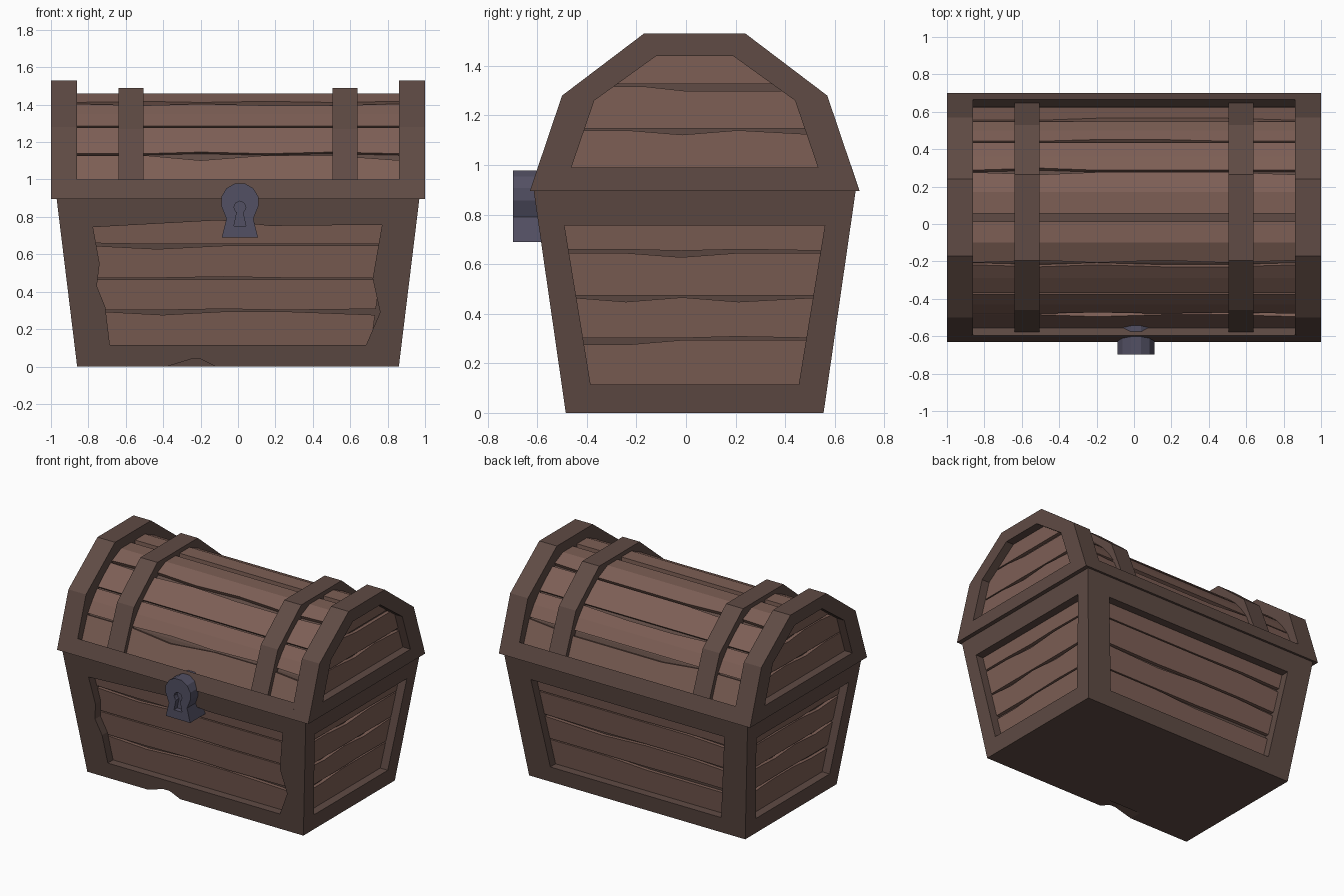
import bpy, bmesh, random
from math import sin, cos, pi

if "Cube" in bpy.data.objects:
    bpy.data.objects.remove(bpy.data.objects["Cube"])

random.seed(7)
CY = 0.035  # the chest is centred here in depth; the lock sticks out in front


def material(name, rgb):
    m = bpy.data.materials.new(name)
    m.diffuse_color = (*rgb, 1)
    m.use_nodes = True
    m.node_tree.nodes["Principled BSDF"].inputs["Base Color"].default_value = m.diffuse_color
    return m


FRAME = material("frame_wood", (0.115, 0.070, 0.058))
PLANK = material("plank_wood", (0.205, 0.114, 0.091))
IRON = material("iron", (0.085, 0.08, 0.125))


def loft(name, rings, mat):
    """Closed solid through equal-sized rings, with flat caps."""
    bm = bmesh.new()
    vs = [[bm.verts.new(p) for p in r] for r in rings]
    n = len(vs[0])
    for a, b in zip(vs, vs[1:]):
        for i in range(n):
            j = (i + 1) % n
            bm.faces.new((a[i], a[j], b[j], b[i]))
    bm.faces.new(vs[0])
    bm.faces.new(vs[-1])
    bmesh.ops.recalc_face_normals(bm, faces=bm.faces)
    me = bpy.data.meshes.new(name)
    bm.to_mesh(me)
    bm.free()
    me.materials.append(mat)
    ob = bpy.data.objects.new(name, me)
    bpy.context.collection.objects.link(ob)
    return ob


def prism_x(name, profile, x0, x1, mat):
    return loft(name, [[(x, y, z) for y, z in profile] for x in (x0, x1)], mat)


def cut(ob, cutter):
    cutter.hide_render = True
    mod = ob.modifiers.new("cut", 'BOOLEAN')
    mod.operation, mod.solver, mod.object = 'DIFFERENCE', 'EXACT', cutter
    bpy.context.view_layer.objects.active = ob
    bpy.ops.object.modifier_apply(modifier=mod.name)
    bpy.data.objects.remove(cutter)


def arch(half):
    """Symmetric profile from (half width, z) points going up."""
    return [(CY - h, z) for h, z in half] + [(CY + h, z) for h, z in reversed(half)]


def interp(table, z):
    """Half width at height z, from (half width, z) points."""
    for (h0, z0), (h1, z1) in zip(table, table[1:]):
        if z <= z1 or (h1, z1) == table[-1]:
            return h0 + (h1 - h0) * (z - z0) / (z1 - z0)


def half_x(z):
    return 0.86 + 0.11 * z / 0.9


def half_y(z):
    return 0.52 + 0.13 * z / 0.9


# Each wall maps (u along the wall, z, depth inward) to space
def long_wall(s):
    return lambda u, z, d: (u, CY + s * (half_y(z) - d), z)


def end_wall(s):
    return lambda u, z, d: (s * (half_x(z) - d), CY + u, z)


def lid_wall(s):
    return lambda u, z, d: (s * (1 - d), CY + u, z)


def recess(ob, wall, outline, depth):
    cut(ob, loft("cutter", [[wall(u, z, d) for u, z in outline] for d in (-0.1, depth)], FRAME))


def panel_planks(name, wall, table, rows, d0, d1, spare):
    """Rough-edged boards lying in a recess."""
    for k, (z0, z1) in enumerate(rows):
        rings = []
        for t in (-1, -0.55, -0.1, 0.35, 1):
            a = z0 + random.choice((0, 0, 0, 0.006))
            b = z1 - random.choice((0, 0, 0.018))
            rings.append([wall(t * (interp(table, z) + spare), z, d)
                          for z, d in ((a, d0), (b, d0), (b, d1), (a, d1))])
        loft(f"{name}_{k + 1}", rings, PLANK)


# Body: tapered box with a recessed panel in each wall
body = loft("body_frame", [[(x * half_x(z), CY + y * half_y(z), z)
            for x, y in ((-1, -1), (1, -1), (1, 1), (-1, 1))] for z in (0, 0.9)], FRAME)
long_open = [(0.68, 0.115), (0.77, 0.755)]
end_open = [(0.42, 0.115), (0.525, 0.755)]
chipped = [(-0.685, 0.115), (-0.71, 0.32), (-0.755, 0.43), (-0.74, 0.55), (-0.775, 0.745),
           (-0.10, 0.782), (0.17, 0.752), (0.77, 0.758), (0.72, 0.47), (0.76, 0.29), (0.685, 0.115)]
rows = [(0.10, 0.294), (0.302, 0.466), (0.474, 0.646), (0.654, 0.80)]
for s, side in ((-1, "front"), (1, "back")):
    outline = chipped if s < 0 else [(-h, z) for h, z in long_open] + [(h, z) for h, z in long_open[::-1]]
    recess(body, long_wall(s), outline, 0.085)
    panel_planks(side + "_plank", long_wall(s), long_open, rows, 0.06, 0.09, 0.03)
for s, side in ((-1, "left"), (1, "right")):
    outline = [(-h, z) for h, z in end_open] + [(h, z) for h, z in end_open[::-1]]
    recess(body, end_wall(s), outline, 0.085)
    panel_planks(side + "_plank", end_wall(s), end_open, rows, 0.06, 0.09, 0.03)
# Chip in the front bottom edge
recess(body, long_wall(-1), [(-0.38, -0.02), (-0.38, 0), (-0.25, 0.04), (-0.20, 0.04), (-0.12, 0), (-0.12, -0.02)], 0.09)

# Lid: end arches with recessed planked panels
outer = [(0.665, 0.895), (0.535, 1.28), (0.205, 1.53)]
inner = [(0.4975, 0.99), (0.405, 1.26), (0.155, 1.44)]
lid_rows = [(0.97, 1.14), (1.148, 1.317), (1.326, 1.46)]
for s, side in ((-1, "left"), (1, "right")):
    end = prism_x(side + "_lid_arch", arch(outer), s * 0.86, s * 1.0, FRAME)
    recess(end, lid_wall(s), [(y - CY, z) for y, z in arch(inner)], 0.085)
    panel_planks(side + "_lid_end_plank", lid_wall(s), inner, lid_rows, 0.06, 0.09, 0.05)

# Lid rim with sloping inner edge, core under the planks, and the two straps
prism_x("lid_rim", arch([(0.665, 0.895), (0.63, 1.0), (0.59, 0.955)]), -0.87, 0.87, FRAME)
prism_x("lid_core", arch([(0.565, 0.95), (0.498, 1.122), (0.392, 1.262), (0.24, 1.385), (0.132, 1.435)]),
        -0.87, 0.87, FRAME)
strap = [(0.62, 0.96), (0.495, 1.27), (0.23, 1.49)]
for s, side in ((-1, "left"), (1, "right")):
    prism_x(side + "_lid_strap", arch(strap), s * 0.505, s * 0.64, FRAME)

# Lid planks: four per side, with uneven edges
half_profiles = [[(0.59, 0.95), (0.52, 1.129)],
                 [(0.514, 1.138), (0.465, 1.21), (0.408, 1.277)],
                 [(0.40, 1.286), (0.325, 1.35), (0.253, 1.404)],
                 [(0.242, 1.412), (0.135, 1.46), (0.022, 1.46)]]


def toward(p, q, f):
    return (p[0] + (q[0] - p[0]) * f, p[1] + (q[1] - p[1]) * f)


for s, side in ((-1, "front"), (1, "back")):
    for k, half in enumerate(half_profiles):
        prof = [(CY + s * h, z) for h, z in half]
        rings = []
        for x in (-0.87, -0.5, -0.2, 0.15, 0.5, 0.87):
            low = random.choice((0, 0, 0, 0.12)) if k else 0
            high = random.choice((0, 0, 0, 0.15)) if k < 3 else 0
            top = [toward(prof[0], prof[1], low), *prof[1:-1], toward(prof[-1], prof[-2], high)]
            under = [toward(p, (CY, 0.93), 0.09) for p in reversed(top)]
            rings.append([(x, y, z) for y, z in top + under])
        loft(f"{side}_lid_plank_{k + 1}", rings, PLANK)

# Lock plate with a keyhole
plate = [(-0.097, 0.69), (0.097, 0.69), (0.072, 0.79)]
plate += [(0.102 * cos(a), 0.882 + 0.1 * sin(a)) for a in [(-15 + 30 * i) * pi / 180 for i in range(8)]]
plate.append((-0.072, 0.79))
lock = loft("lock", [[(0.01 + x, y, z) for x, z in plate] for y in (-0.697, -0.5)], IRON)
hole = [(-0.032, 0.75), (0.032, 0.75), (0.016, 0.825)]
hole += [(0.032 * cos(a), 0.852 + 0.032 * sin(a)) for a in [(-45 + 45 * i) * pi / 180 for i in range(7)]]
hole.append((-0.016, 0.825))
cut(lock, loft("cutter", [[(0.01 + x, y, z) for x, z in hole] for y in (-0.75, -0.66)], IRON))
